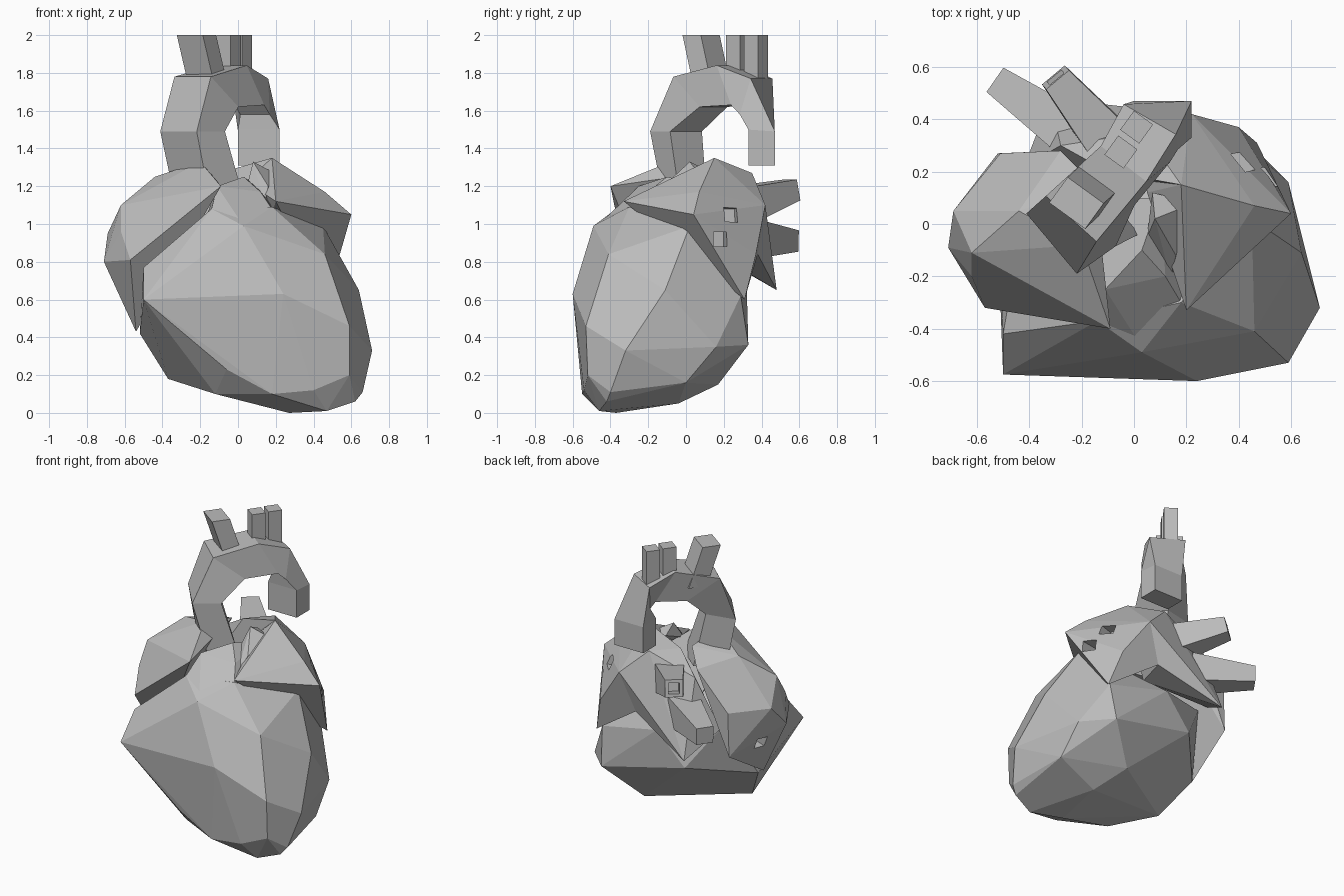
import bpy, bmesh, math
from mathutils import Vector, Matrix

cube = bpy.data.objects.get("Cube")
if cube:
    bpy.data.objects.remove(cube, do_unlink=True)

GREY = bpy.data.materials.new("mid grey")
GREY.use_nodes = True
COLOUR = (0.5, 0.5, 0.5, 1)
GREY.diffuse_color = COLOUR
GREY.node_tree.nodes["Principled BSDF"].inputs["Base Color"].default_value = COLOUR


def finish(name, bm):
    bmesh.ops.recalc_face_normals(bm, faces=bm.faces)
    mesh = bpy.data.meshes.new(name)
    bm.to_mesh(mesh)
    bm.free()
    mesh.materials.append(GREY)
    ob = bpy.data.objects.new(name, mesh)
    bpy.context.scene.collection.objects.link(ob)
    return ob


def hull(name, points):
    """Faceted convex body around a few corner points."""
    bm = bmesh.new()
    for p in points:
        bm.verts.new(p)
    res = bmesh.ops.convex_hull(bm, input=bm.verts)
    junk = {g for g in res["geom_interior"] + res["geom_unused"]
            if isinstance(g, bmesh.types.BMVert)}
    bmesh.ops.delete(bm, geom=list(junk), context='VERTS')
    bmesh.ops.dissolve_limit(bm, angle_limit=math.radians(4),
                             verts=bm.verts, edges=bm.edges)
    return finish(name, bm)


def loft(name, rings):
    """Skin a tube through rings that have equal point counts."""
    bm = bmesh.new()
    loops = [[bm.verts.new(p) for p in ring] for ring in rings]
    n = len(loops[0])
    for a, b in zip(loops, loops[1:]):
        for i in range(n):
            j = (i + 1) % n
            bm.faces.new((a[i], a[j], b[j], b[i]))
    bm.faces.new(loops[0][::-1])
    bm.faces.new(loops[-1])
    return finish(name, bm)


def strut(name, start, end, r0, r1, sides=4):
    """Tapered faceted tube between two points."""
    start, end = Vector(start), Vector(end)
    q = (end - start).to_track_quat('Z', 'Y')
    rings = []
    for c, r in ((start, r0), (end, r1)):
        rings.append([c + q @ Vector((r * math.cos(t), r * math.sin(t), 0))
                      for t in [(i + 0.5) * math.tau / sides for i in range(sides)]])
    return loft(name, rings)


def sink_hole(ob, start, end, radius):
    """Cut a square vessel opening into a body."""
    cutter = strut("opening_cutter", start, end, radius, radius)
    cutter.hide_render = True
    mod = ob.modifiers.new("opening", 'BOOLEAN')
    mod.operation, mod.solver, mod.object = 'DIFFERENCE', 'EXACT', cutter
    bpy.context.view_layer.objects.active = ob
    bpy.ops.object.modifier_apply(modifier=mod.name)
    bpy.data.objects.remove(cutter, do_unlink=True)


# Ventricles: the big slanted body, tip low at the front
hull("ventricles", [
    (-0.50, -0.575, 0.60), (0.03, -0.49, 0.99), (0.24, -0.60, 0.63),
    (0.59, -0.53, 0.46), (0.59, -0.52, 0.20), (0.46, -0.41, 0.84),
    (-0.06, -0.55, 0.23), (0.18, -0.55, 0.10), (0.40, -0.54, 0.12),
    (0.27, -0.37, 0.0), (0.47, -0.46, 0.01), (0.62, -0.42, 0.06),
    (0.66, -0.40, 0.11), (0.71, -0.32, 0.33), (0.67, -0.18, 0.48),
    (0.64, -0.11, 0.65), (0.60, 0.00, 0.16), (0.59, 0.16, 0.35),
    (0.42, 0.33, 0.36), (0.44, 0.29, 0.62), (0.20, 0.17, 0.15),
    (0.30, -0.04, 0.05), (-0.37, -0.20, 0.18), (-0.12, -0.40, 0.10),
    (-0.52, -0.05, 0.42), (-0.20, 0.30, 0.50), (-0.50, -0.42, 0.77),
    (-0.14, -0.37, 1.08), (0.18, -0.30, 1.09), (0.45, 0.02, 0.99),
    (-0.40, 0.15, 0.80), (0.0, 0.32, 0.72)])

# Outflow cone that rises from the ventricles to the great vessels
hull("outflow_cone", [
    (0.03, -0.47, 0.99), (-0.14, -0.37, 1.08), (-0.11, -0.25, 1.20),
    (0.03, -0.10, 1.25), (0.12, -0.20, 1.17), (0.18, -0.30, 1.08),
    (0.10, 0.10, 1.20), (-0.20, 0.10, 0.95), (0.30, 0.0, 0.95)])

# Right atrium with its overhanging front lip
right_atrium = hull("right_atrium", [
    (-0.71, -0.09, 0.80), (-0.69, 0.05, 0.95), (-0.62, -0.11, 1.10),
    (-0.62, -0.20, 0.96), (-0.51, 0.27, 0.95), (-0.52, 0.27, 0.65),
    (-0.44, 0.05, 1.25), (-0.20, -0.08, 1.33), (-0.09, -0.40, 1.20),
    (-0.57, -0.32, 0.81), (-0.54, -0.08, 0.43), (-0.28, 0.28, 1.20),
    (-0.15, 0.15, 1.28)])
sink_hole(right_atrium, (-0.48, 0.03, 0.72), (-0.80, 0.09, 0.66), 0.055)

# Left atrium: left lobe and back lobe with drooping corners
left_lobe = hull("left_atrium_left_lobe", [
    (0.18, 0.15, 1.35), (0.20, -0.33, 1.12), (0.60, 0.04, 1.05),
    (0.46, 0.07, 1.17), (0.47, 0.31, 0.60), (0.04, 0.35, 1.27),
    (0.12, 0.38, 0.84), (0.40, 0.37, 0.84), (0.05, 0.12, 1.22),
    (0.22, 0.42, 1.10), (0.40, 0.08, 0.96)])
for start, end in (((0.40, 0.16, 0.92), (0.75, 0.22, 0.92)),
                   ((0.34, 0.22, 1.04), (0.70, 0.30, 1.08))):
    sink_hole(left_lobe, start, end, 0.055)
hull("left_atrium_back_lobe", [
    (0.18, 0.15, 1.35), (0.12, 0.38, 0.84), (0.22, 0.42, 1.10),
    (-0.32, 0.48, 0.65), (-0.28, 0.30, 1.15), (-0.10, 0.20, 1.27),
    (-0.42, 0.22, 0.80), (0.04, 0.35, 1.27), (0.05, 0.15, 0.85)])

# Pulmonary trunk wedge in front of the arch
hull("pulmonary_trunk", [
    (0.08, 0.02, 1.33), (0.07, 0.12, 1.28), (0.23, 0.08, 1.25),
    (0.23, 0.08, 1.13), (0.14, -0.21, 1.11), (0.05, -0.05, 1.21),
    (0.16, -0.12, 1.20)])

# Pulmonary veins at the back, the upper one open at its end
strut("lower_pulmonary_vein", (-0.20, 0.32, 0.92), (-0.53, 0.55, 0.91), 0.14, 0.08)
upper_vein = strut("upper_pulmonary_vein", (-0.10, 0.32, 1.11),
                   (-0.30, 0.56, 1.18), 0.13, 0.08)
sink_hole(upper_vein, (-0.25, 0.50, 1.1625), (-0.35, 0.62, 1.1975), 0.05)

# Aortic arch: outer midpoint and half width, inner midpoint and half width, turn
ARCH = [
    ((-0.24, -0.04, 1.12), 0.12, (-0.05, 0.04, 1.12), 0.11, -40),
    ((-0.315, -0.075, 1.49), 0.15, (-0.14, 0.0, 1.49), 0.11, -50),
    ((-0.24, 0.02, 1.78), 0.13, (-0.08, 0.145, 1.62), 0.11, -42),
    ((-0.04, 0.23, 1.84), 0.11, (0.06, 0.30, 1.63), 0.10, -38),
    ((0.06, 0.40, 1.77), 0.115, (0.09, 0.33, 1.58), 0.09, -30),
    ((0.11, 0.47, 1.49), 0.11, (0.11, 0.33, 1.50), 0.11, 0),
    ((0.11, 0.47, 1.31), 0.11, (0.11, 0.33, 1.31), 0.11, 0)]
rings = []
for outer, outer_half, inner, inner_half, turn in ARCH:
    a = math.radians(turn)
    side = Vector((math.cos(a), math.sin(a), 0))
    o, i = Vector(outer), Vector(inner)
    rings.append([o - side * outer_half, o + side * outer_half,
                  i + side * inner_half, i - side * inner_half])
loft("aortic_arch", rings)

# Three branches on top of the arch: name, base, top, half sizes
BRANCHES = [
    ("front_branch", (-0.155, 0.14, 1.72), (-0.22, 0.08, 2.0), 0.085, 0.06),
    ("middle_branch", (-0.05, 0.275, 1.74), (-0.05, 0.275, 2.0), 0.045, 0.045),
    ("rear_branch", (0.01, 0.37, 1.72), (0.01, 0.37, 2.0), 0.045, 0.045)]
TURN = Matrix.Rotation(math.radians(-36), 3, 'Z')
for name, base, top, hx, hy in BRANCHES:
    loft(name, [[Vector(c) + TURN @ Vector((sx * hx, sy * hy, 0))
                 for sx, sy in ((-1, -1), (1, -1), (1, 1), (-1, 1))]
                for c in (base, top)])
